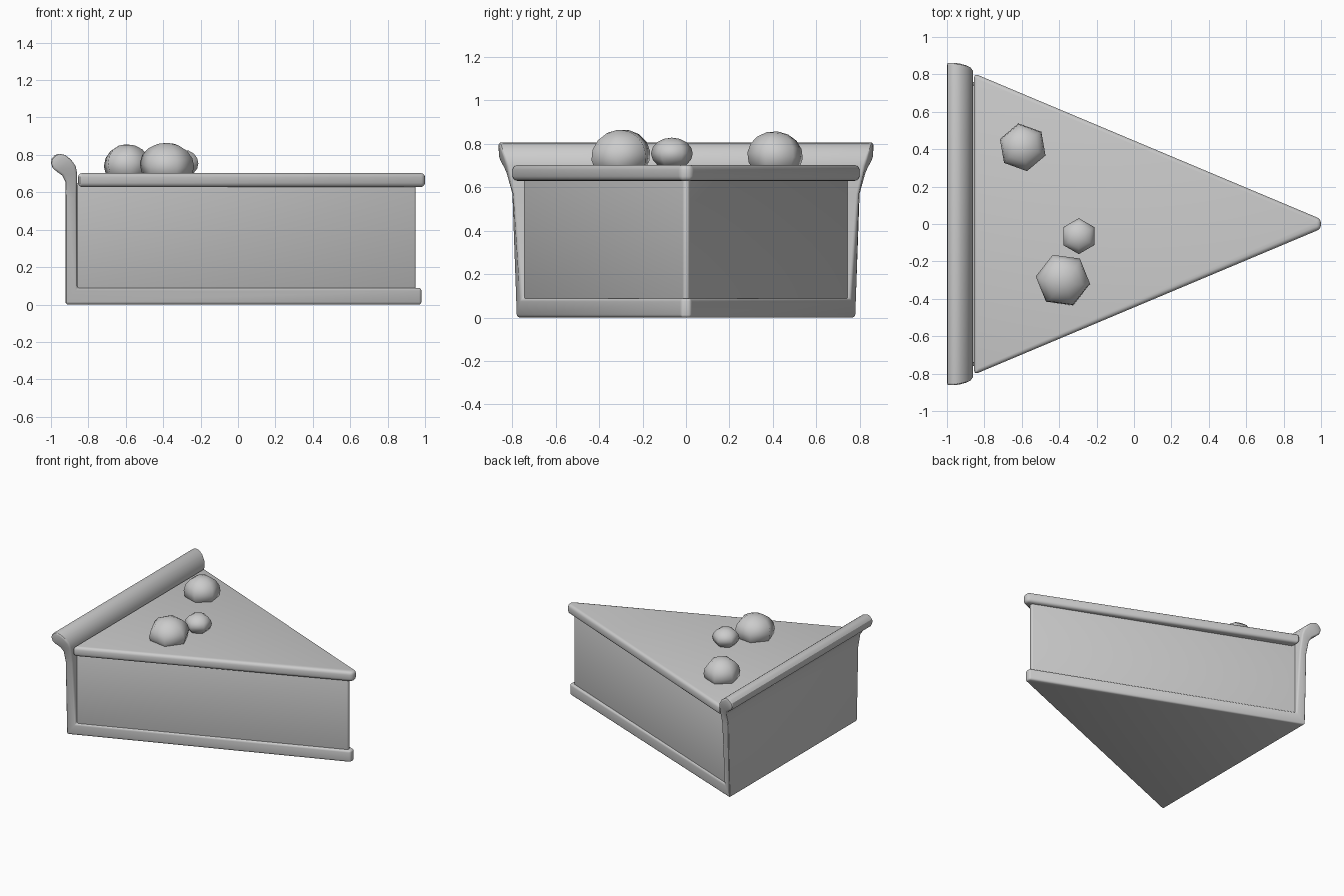
import bpy, bmesh, math

if "Cube" in bpy.data.objects:
    bpy.data.objects.remove(bpy.data.objects["Cube"])


def finish(name, bm, bevel=0, segments=3, angle=30):
    bmesh.ops.recalc_face_normals(bm, faces=bm.faces)
    mesh = bpy.data.meshes.new(name)
    bm.to_mesh(mesh)
    bm.free()
    ob = bpy.data.objects.new(name, mesh)
    bpy.context.collection.objects.link(ob)
    bpy.ops.object.select_all(action='DESELECT')
    bpy.context.view_layer.objects.active = ob
    ob.select_set(True)
    if bevel:
        mod = ob.modifiers.new("soft_edges", 'BEVEL')
        mod.width = bevel
        mod.segments = segments
        mod.limit_method = 'ANGLE'
        mod.angle_limit = math.radians(40)
        bpy.ops.object.modifier_apply(modifier=mod.name)
    bpy.ops.object.shade_smooth_by_angle(angle=math.radians(angle))
    return ob


def strip(name, pairs, bevel, segments=3):
    """Solid through four-cornered rings: (x, z, half width) of outer and inner edge."""
    bm = bmesh.new()
    rings = []
    for (xo, zo, wo), (xi, zi, wi) in pairs:
        rings.append([bm.verts.new(p) for p in
                      ((xo, -wo, zo), (xo, wo, zo), (xi, wi, zi), (xi, -wi, zi))])
    for a, b in zip(rings, rings[1:]):
        for i in range(4):
            j = (i + 1) % 4
            bm.faces.new((a[i], a[j], b[j], b[i]))
    bm.faces.new(rings[0])
    bm.faces.new(rings[-1])
    return finish(name, bm, bevel, segments)


def wedge(name, x0, x1, w0, w1, z0, z1, bevel):
    return strip(name, [((x1, z0, w1), (x1, z1, w1)),
                        ((x0, z0, w0), (x0, z1, w0))], bevel)


# Crust: base slab, back wall and rolled lip in one piece
strip("crust", [
    ((0.98, 0.0, 0.022), (0.98, 0.088, 0.022)),
    ((-0.922, 0.0, 0.783), (-0.86, 0.088, 0.76)),
    ((-0.922, 0.57, 0.80), (-0.862, 0.57, 0.795)),
    ((-0.922, 0.655, 0.825), (-0.86, 0.70, 0.825)),
    ((-0.94, 0.69, 0.84), (-0.868, 0.74, 0.838)),
    ((-0.968, 0.71, 0.852), (-0.893, 0.775, 0.85)),
    ((-0.99, 0.728, 0.86), (-0.925, 0.80, 0.858)),
    ((-1.0, 0.755, 0.862), (-0.957, 0.806, 0.862)),
    ((-0.996, 0.78, 0.862), (-0.98, 0.798, 0.862)),
], 0.018)

# Filling and topping wedges
wedge("filling", -0.862, 0.95, 0.747, 0.012, 0.07, 0.65, 0.01)
wedge("topping", -0.855, 1.0, 0.805, 0.026, 0.628, 0.703, 0.022)

# Low-sided berries: x, y, z, radius, half height, turn, tilt
berries = [(-0.595, 0.41, 0.745, 0.130, 0.112, 10, -6),
           (-0.38, -0.30, 0.745, 0.147, 0.120, 22, 8),
           (-0.295, -0.065, 0.755, 0.096, 0.073, 0, 0)]
for n, (x, y, z, r, h, turn, tilt) in enumerate(berries, 1):
    bm = bmesh.new()
    bmesh.ops.create_uvsphere(bm, u_segments=6, v_segments=8, radius=1)
    ob = finish(f"berry_{n}", bm, angle=65)
    ob.location = (x, y, z)
    ob.scale = (r, r, h)
    ob.rotation_euler = (math.radians(tilt), 0, math.radians(turn))
